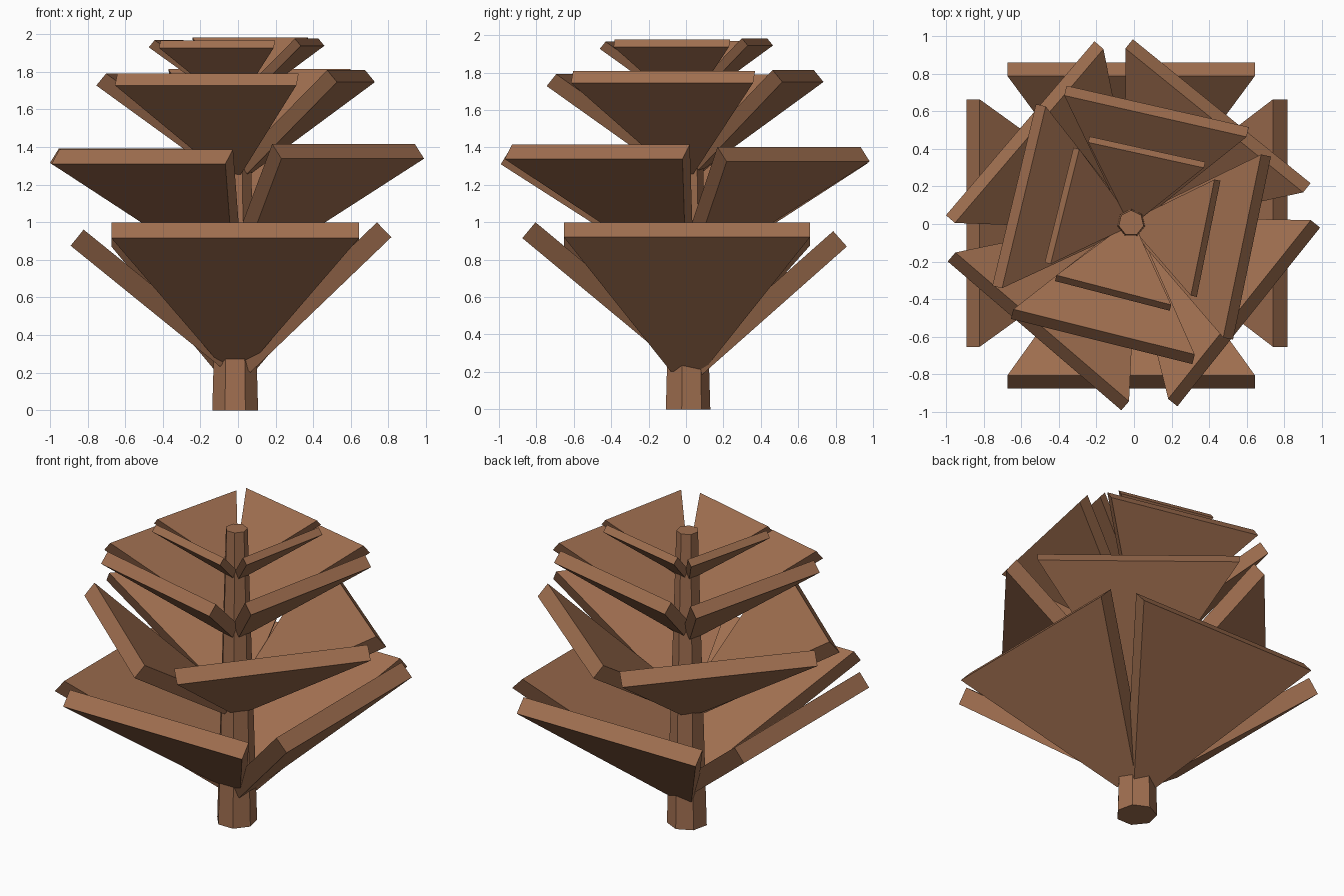
import bpy
from math import radians, sin, cos, pi
from mathutils import Vector

if "Cube" in bpy.data.objects:
    bpy.data.objects.remove(bpy.data.objects["Cube"])

CENTRE = Vector((-0.015, 0.005, 0))

bark = bpy.data.materials.new("brown_wood")
bark.diffuse_color = (0.352, 0.159, 0.080, 1)
bark.use_nodes = True
bark.node_tree.nodes["Principled BSDF"].inputs["Base Color"].default_value = bark.diffuse_color


def add_object(name, verts, faces):
    mesh = bpy.data.meshes.new(name)
    mesh.from_pydata(verts, [], faces)
    mesh.materials.append(bark)
    obj = bpy.data.objects.new(name, mesh)
    bpy.context.collection.objects.link(obj)
    return obj


def trunk(sides, r_bottom, r_top, height):
    """Tapered seven-sided post."""
    verts = []
    for r, z in ((r_bottom, 0), (r_top, height)):
        for i in range(sides):
            a = pi / 2 + 2 * pi * i / sides
            verts.append(CENTRE + Vector((r * cos(a), r * sin(a), z)))
    faces = [(i, (i + 1) % sides, (i + 1) % sides + sides, i + sides)
             for i in range(sides)]
    faces += [tuple(reversed(range(sides))), tuple(range(sides, 2 * sides))]
    add_object("trunk", verts, faces)


def slab(name, angle, r_out, z_out, pitch, half_out, half_in, r_in, thick):
    """Tapered plank rising outward; r_out and z_out locate its lower outer edge."""
    a, p = radians(angle), radians(pitch)
    out = Vector((cos(a), sin(a), 0))
    side = Vector((-sin(a), cos(a), 0))
    up = Vector((0, 0, 1))
    z_in = z_out - (r_out - r_in) * sin(p) / cos(p)
    lift = (up * cos(p) - out * sin(p)) * thick
    base = [CENTRE + out * r + side * h + up * z for r, h, z in
            ((r_in, -half_in, z_in), (r_out, -half_out, z_out),
             (r_out, half_out, z_out), (r_in, half_in, z_in))]
    verts = base + [v + lift for v in base]
    faces = [(3, 2, 1, 0), (4, 5, 6, 7)]
    faces += [(i, (i + 1) % 4, (i + 1) % 4 + 4, i + 4) for i in range(4)]
    add_object(name, verts, faces)


trunk(7, 0.125, 0.068, 1.94)

# Each tier: half_out, half_in, r_in, thickness, then (angle, r_out, z_out, pitch)
tiers = {
    "bottom_branch": (0.658, 0.085, 0.08, 0.11, (
        (270, 0.88, 0.915, 39.7), (0, 0.83, 0.92, 43.8),
        (90, 0.855, 0.87, 41.5), (180, 0.875, 0.875, 39))),
    "lower_branch": (0.608, 0.065, 0.09, 0.10, (
        (51, 0.765, 1.325, 39), (139.5, 0.776, 1.315, 39),
        (229.4, 0.79, 1.31, 39), (321.4, 0.80, 1.338, 39))),
    "upper_branch": (0.497, 0.05, 0.075, 0.083, (
        (77.2, 0.636, 1.75, 40), (166.5, 0.64, 1.727, 40),
        (256, 0.649, 1.728, 39.5), (348.3, 0.656, 1.745, 40))),
    "top_branch": (0.315, 0.035, 0.055, 0.05, (
        (77.6, 0.402, 1.945, 40), (166, 0.395, 1.93, 40),
        (255.5, 0.40, 1.927, 40), (348.5, 0.42, 1.938, 40))),
}
for name, (half_out, half_in, r_in, thick, parts) in tiers.items():
    for n, (angle, r, z, pitch) in enumerate(parts, 1):
        slab(f"{name}_{n}", angle, r, z, pitch, half_out, half_in, r_in, thick)
